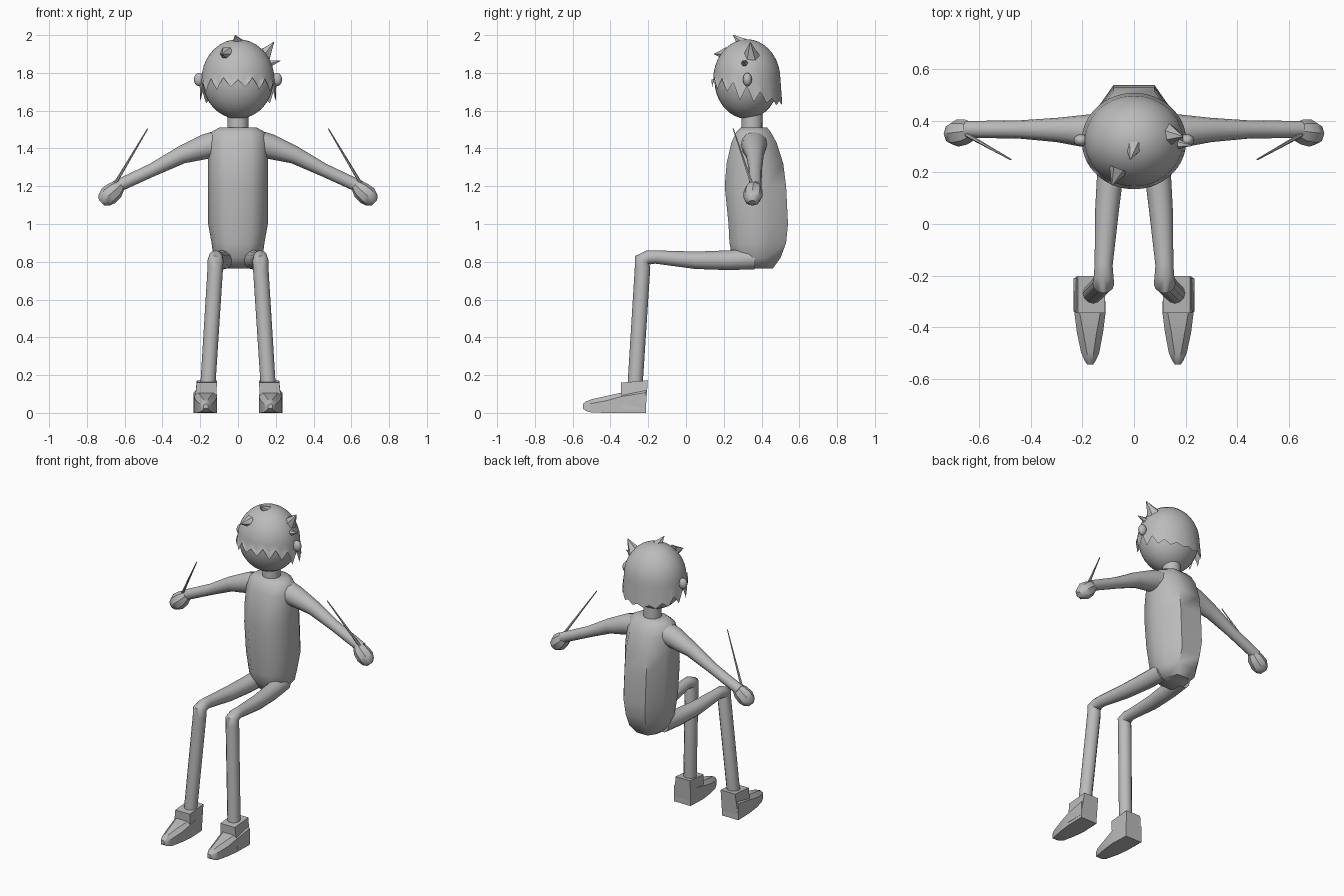
import bpy, bmesh, math
from mathutils import Vector

if "Cube" in bpy.data.objects:
    bpy.data.objects.remove(bpy.data.objects["Cube"])

GREY = bpy.data.materials.new("plain grey")
GREY.diffuse_color = (0.5, 0.5, 0.5, 1)
GREY.use_nodes = True
GREY.node_tree.nodes["Principled BSDF"].inputs["Base Color"].default_value = GREY.diffuse_color


def finish(name, bm, mirror=False, angle=40):
    bmesh.ops.recalc_face_normals(bm, faces=bm.faces)
    me = bpy.data.meshes.new(name)
    bm.to_mesh(me)
    bm.free()
    me.materials.append(GREY)
    ob = bpy.data.objects.new(name, me)
    bpy.context.collection.objects.link(ob)
    if mirror:
        ob.modifiers.new("mirror", 'MIRROR')
    bpy.ops.object.select_all(action='DESELECT')
    ob.select_set(True)
    bpy.context.view_layer.objects.active = ob
    bpy.ops.object.shade_smooth_by_angle(angle=math.radians(angle))
    return ob


def skin(name, rings, **kw):
    """Join rings of points into a closed tube."""
    bm = bmesh.new()
    vr = [[bm.verts.new(p) for p in r] for r in rings]
    n = len(vr[0])
    for a, b in zip(vr, vr[1:]):
        for i in range(n):
            j = (i + 1) % n
            bm.faces.new((a[i], a[j], b[j], b[i]))
    bm.faces.new(vr[0])
    bm.faces.new(vr[-1])
    return finish(name, bm, **kw)


def tube(name, path, n=12, **kw):
    """Limb through (x, y, z, radius) points, mitred at the bends."""
    pts = [Vector(p[:3]) for p in path]
    side = None
    rings = []
    for i, p in enumerate(pts):
        t = (pts[min(i + 1, len(pts) - 1)] - pts[max(i - 1, 0)]).normalized()
        ref = Vector((0, 1, 0)) if abs(t.x) > 0.6 else Vector((1, 0, 0))
        u = (ref - t * ref.dot(t)).normalized()
        v = t.cross(u)
        r = path[i][3]
        rings.append([p + r * (u * math.cos(a) + v * math.sin(a))
                      for a in (2 * math.pi * k / n for k in range(n))])
    return skin(name, rings, **kw)


def ellipsoid(name, c, r, mirror=False, seg=32):
    bm = bmesh.new()
    bmesh.ops.create_uvsphere(bm, u_segments=seg, v_segments=seg // 2, radius=1)
    for v in bm.verts:
        v.co = Vector(c) + Vector(v.co[k] * r[k] for k in range(3))
    return finish(name, bm, mirror, 60)


# Torso: ten-sided sections of half width, front y, back y, height
sections = [(.08, .29, .46, .765), (.13, .245, .50, .82), (.14, .23, .53, .90),
            (.158, .225, .54, 1.0), (.158, .205, .53, 1.2), (.16, .215, .515, 1.32),
            (.158, .24, .48, 1.43), (.145, .265, .45, 1.485), (.10, .29, .43, 1.51)]
outline = [(-.45, 0), (.45, 0), (.85, .16), (1, .45), (.92, .7), (.5, 1),
           (-.5, 1), (-.92, .7), (-1, .45), (-.85, .16)]
skin("torso", [[(w * x, f + (b - f) * y, z) for x, y in outline]
               for w, f, b, z in sections], angle=50)
tube("neck", [(0, .35, 1.48, .056), (0, .35, 1.62, .054)], 16)

# Arms and fists
tube("arm", [(.10, .36, 1.425, .072), (.17, .36, 1.41, .066), (.30, .365, 1.365, .047),
             (.45, .367, 1.288, .035), (.65, .367, 1.195, .033)], mirror=True)
tube("hand", [(.625, .362, 1.205, .032), (.65, .357, 1.18, .048), (.685, .353, 1.15, .053),
              (.71, .35, 1.125, .04), (.722, .35, 1.112, .02)], 8, mirror=True)

# Thin sticks held in the fists
tube("stick", [(.69, .375, 1.135, .009), (.665, .355, 1.19, .009), (.478, .25, 1.505, .003)],
     6, mirror=True)

# Bent legs
tube("leg", [(.075, .36, .815, .055), (.09, .22, .808, .052), (.105, .05, .808, .046),
             (.118, -.16, .825, .035), (.118, -.2, .823, .038), (.119, -.232, .81, .042),
             (.12, -.23, .77, .041), (.158, -.268, .17, .04), (.16, -.27, .1, .04)],
     mirror=True, angle=50)


def slab(x0, x1, y, z0, z1, bev):
    """Cross-section of the shoe with clipped upper corners."""
    return [(x0, y, z0), (x1, y, z0), (x1, y, z1 - bev), (x1 - bev, y, z1),
            (x0 + bev, y, z1), (x0, y, z1 - bev)]


# Shoes: foot plus ankle shaft
skin("shoe", [slab(.115, .235, -.212, 0, .12, .012), slab(.11, .232, -.34, 0, .107, .02),
              slab(.12, .222, -.42, 0, .09, .025), slab(.135, .205, -.5, .002, .072, .022),
              slab(.148, .192, -.53, .01, .06, .016), slab(.158, .182, -.545, .022, .048, .008)],
     mirror=True)
skin("shoe_shaft", [[(x0, y0, z), (x1, y0, z), (x1, y1, z1), (x0, y1, z1)]
                    for x0, x1, y0, y1, z, z1 in ((.115, .235, -.34, -.213, .02, .02),
                                                  (.112, .218, -.345, -.202, .16, .172))],
     mirror=True)

# Head and ears
C = Vector((0, .322, 1.765))
ellipsoid("head", C, (.188, .172, .208))
ellipsoid("ear", (.206, .325, 1.765), (.028, .024, .036), True, 12)

# Hair: shell over the skull with a ragged hem; heights run round from the face
half = [1.765, 1.725, 1.775, 1.71, 1.77, 1.70, 1.75, 1.655, 1.73, 1.645, 1.70, 1.64,
        1.665, 1.63, 1.65, 1.63, 1.645]
hem = half + half[-2:0:-1]
bm = bmesh.new()
N, M = len(hem) * 2, 14
rows = []
for j in range(1, M + 1):
    row = []
    for i in range(N):
        k = i // 2
        h = hem[k] if i % 2 == 0 else (hem[k] + hem[(k + 1) % len(hem)]) / 2
        a = 2 * math.pi * i / N
        t = (j / M) ** .8
        z = .212 * math.cos(t * math.pi / 2) if j <= 9 else None
        if j <= 9:
            th = j / 9 * math.pi / 2
            z, r = .213 * math.cos(th), math.sin(th)
            low = h - C.z
            if z < low:      # high fringe points stop early
                z = low
                r = math.sqrt(max(0, 1 - (z / .213) ** 2))
        else:
            f = (j - 9) / (M - 9)
            z = min(h - C.z, 0) * f if h < C.z else h - C.z
            r = 1 + .05 * f
        row.append(bm.verts.new((C.x + .193 * r * math.sin(a), C.y - .178 * r * math.cos(a), C.z + z)))
    rows.append(row)
top = bm.verts.new(C + Vector((0, 0, .213)))
for i in range(N):
    bm.faces.new((top, rows[0][i], rows[0][(i + 1) % N]))
    for a, b in zip(rows, rows[1:]):
        bm.faces.new((a[i], b[i], b[(i + 1) % N], a[(i + 1) % N]))
finish("hair", bm, angle=60)

# Loose tufts on the crown: base point, tip, base radius
for k, (b, tip, r) in enumerate([((0, .30, 1.955), (-.015, .25, 2.0), .035),
                                 ((.135, .345, 1.89), (.19, .34, 1.963), .045),
                                 ((-.06, .215, 1.90), (-.085, .15, 1.90), .04),
                                 ((.17, .31, 1.85), (.225, .305, 1.865), .02)]):
    b, tip = Vector(b), Vector(tip)
    tube(f"hair_tuft_{k + 1}", [(*b, r), (*b.lerp(tip, .5), r * .5), (*tip, .002)], 6)
